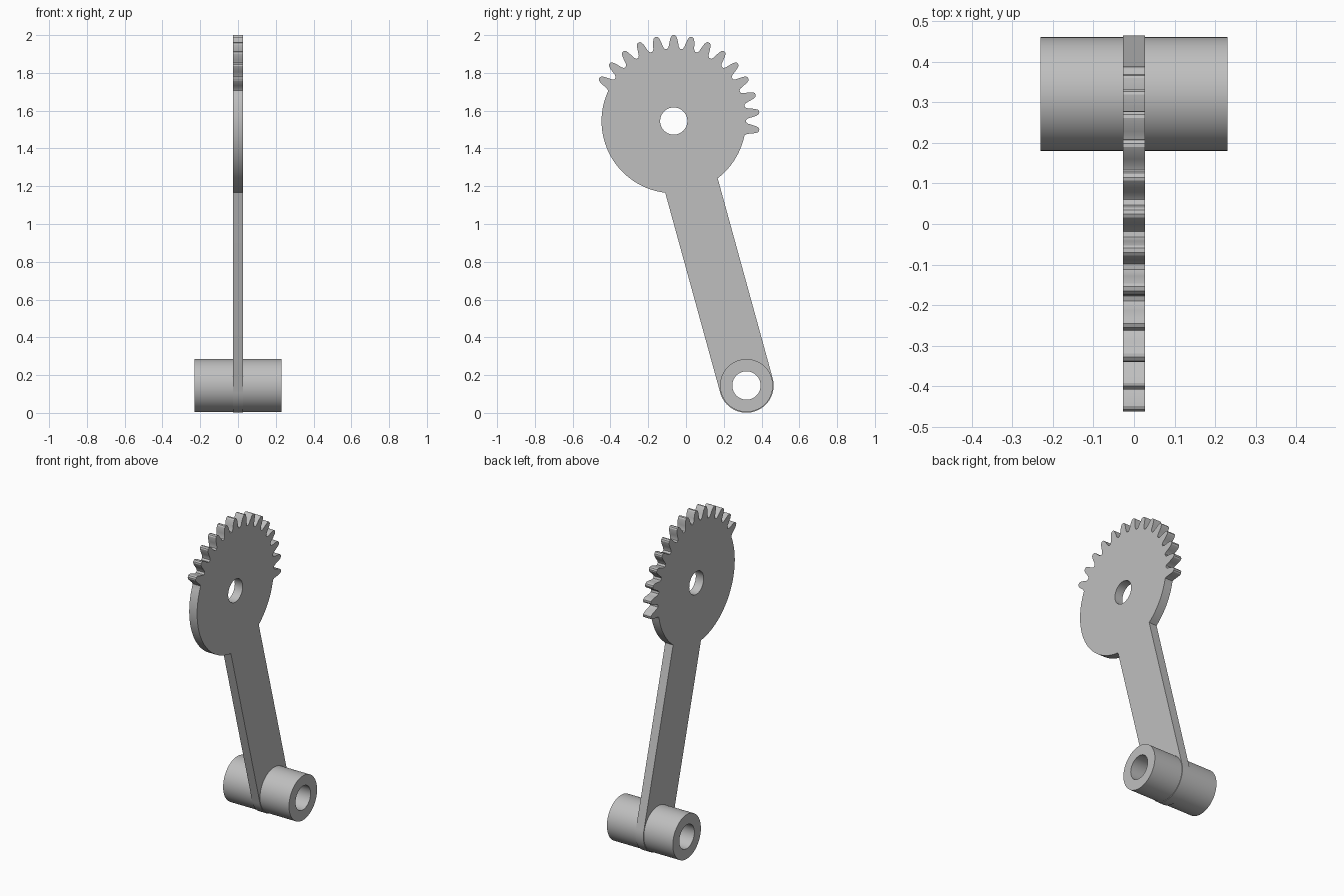
import bpy, bmesh
from math import radians, degrees, sin, cos, atan2, asin, hypot

if "Cube" in bpy.data.objects:
    bpy.data.objects.remove(bpy.data.objects["Cube"], do_unlink=True)

GEAR = (-0.065, 1.545)      # gear centre (y, z)
HUB = (0.32, 0.145)         # hub centre (y, z)
ROOT, ARM = 0.382, 0.144    # gear body radius, arm half width
PITCH = 12                  # degrees between teeth

grey = bpy.data.materials.new("light grey metal")
grey.use_nodes = True
colour = (0.52, 0.52, 0.52, 1)
grey.diffuse_color = colour
grey.node_tree.nodes["Principled BSDF"].inputs["Base Color"].default_value = colour


def polar(centre, radius, angle):
    a = radians(angle)
    return (centre[0] + radius * cos(a), centre[1] + radius * sin(a))


def arc(centre, radius, start, end, steps):
    return [polar(centre, radius, start + (end - start) * i / steps)
            for i in range(steps + 1)]


def circle(centre, radius, steps=64):
    return arc(centre, radius, 0, 360, steps)[:-1]


def extruded_part(name, loops, half_width):
    """Fill the outlines (inner loops are holes) and extrude them along x."""
    curve = bpy.data.curves.new(name, 'CURVE')
    curve.dimensions = '2D'
    curve.fill_mode = 'BOTH'
    curve.extrude = half_width
    for loop in loops:
        spline = curve.splines.new('POLY')
        spline.points.add(len(loop) - 1)
        for point, (u, v) in zip(spline.points, loop):
            point.co = (u, v, 0, 1)
        spline.use_cyclic_u = True
    obj = bpy.data.objects.new(name, curve)
    bpy.context.collection.objects.link(obj)
    obj.rotation_euler = (radians(90), 0, radians(90))
    bpy.ops.object.select_all(action='DESELECT')
    obj.select_set(True)
    bpy.context.view_layer.objects.active = obj
    bpy.ops.object.convert(target='MESH')
    obj = bpy.context.view_layer.objects.active
    bm = bmesh.new()
    bm.from_mesh(obj.data)
    bmesh.ops.remove_doubles(bm, verts=bm.verts, dist=0.0001)
    bmesh.ops.recalc_face_normals(bm, faces=bm.faces)
    bm.to_mesh(obj.data)
    bm.free()
    obj.data.materials.clear()
    obj.data.materials.append(grey)
    bpy.ops.object.shade_smooth_by_angle(angle=radians(25))
    return obj


# Gear teeth: rounded flanks, mirrored about each tooth's centre line
flank = [(5.0, 0.384), (3.9, 0.395), (3.2, 0.415), (2.4, 0.437), (1.6, 0.450), (0.7, 0.455)]
tooth = [(-a, r) for a, r in flank] + [(a, r) for a, r in reversed(flank)]
outline = []
for angle in range(-6, 151, PITCH):
    outline += [polar(GEAR, r, angle + a) for a, r in tooth]

# Plain rim, straight arm and round arm end
along = degrees(atan2(HUB[1] - GEAR[1], HUB[0] - GEAR[0]))
spread = degrees(asin(ARM / ROOT))
outline += arc(GEAR, ROOT, 156, 360 + along - spread, 36)
outline += arc(HUB, ARM, along - 90, along + 90, 32)
outline += arc(GEAR, ROOT, along + spread, -12, 14)

# The plate's lower hole is hidden inside the hub wall
extruded_part("gear_arm_plate",
              [outline, circle(GEAR, 0.072), circle(HUB, 0.1)], 0.0275)

# Pivot hub with through bore
extruded_part("pivot_hub", [circle(HUB, 0.14), circle(HUB, 0.075)], 0.23)
